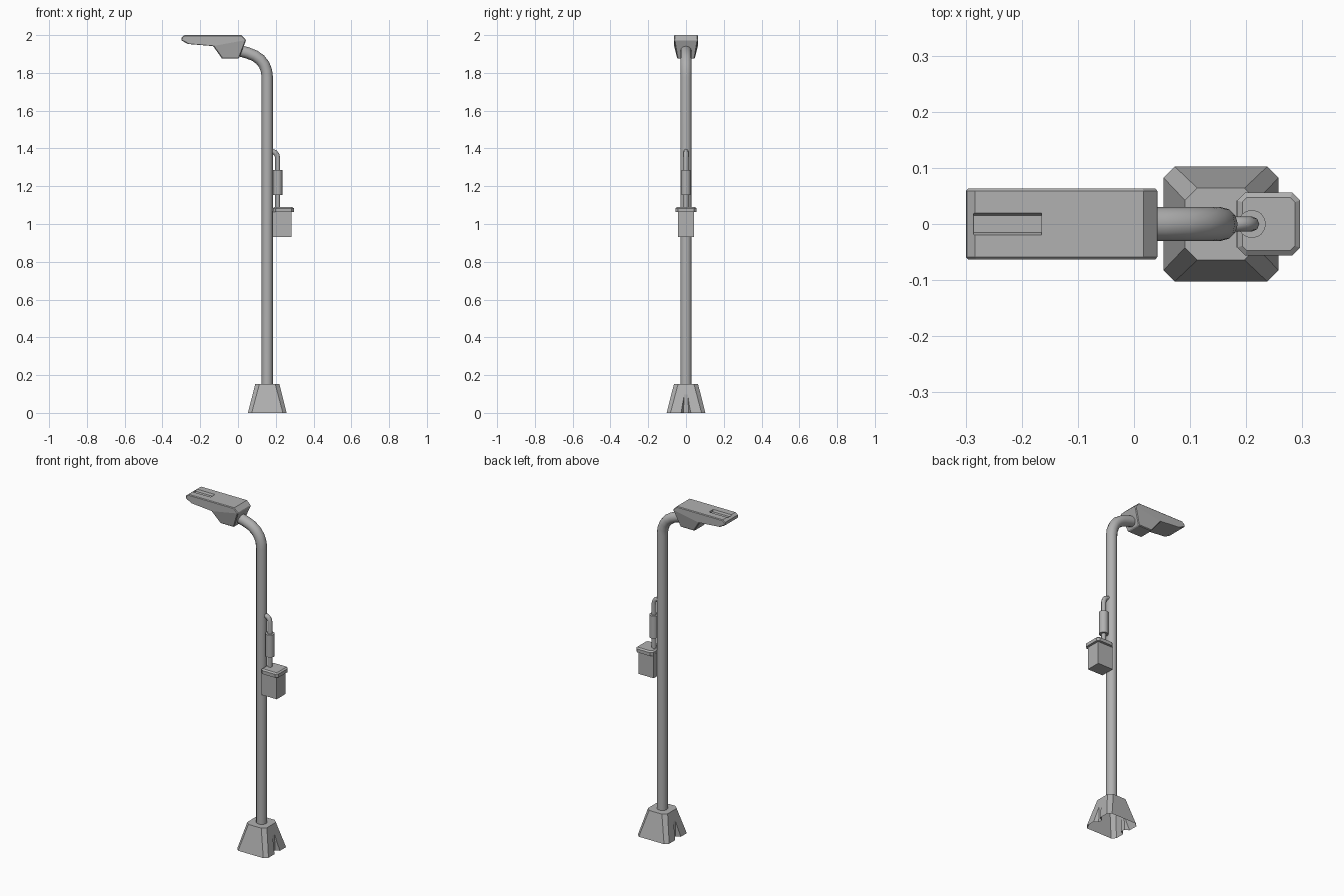
import bpy, bmesh, math

if "Cube" in bpy.data.objects:
    bpy.data.objects.remove(bpy.data.objects["Cube"])

POLE_X = 0.155
GREY = bpy.data.materials.new("dark_grey")
GREY.diffuse_color = (0.44, 0.44, 0.44, 1)
GREY.use_nodes = True
GREY.node_tree.nodes["Principled BSDF"].inputs["Base Color"].default_value = GREY.diffuse_color


def mesh_object(name, verts, faces):
    mesh = bpy.data.meshes.new(name)
    mesh.from_pydata(verts, [], faces)
    bm = bmesh.new()
    bm.from_mesh(mesh)
    bmesh.ops.recalc_face_normals(bm, faces=bm.faces)
    bm.to_mesh(mesh)
    bm.free()
    mesh.materials.append(GREY)
    ob = bpy.data.objects.new(name, mesh)
    bpy.context.collection.objects.link(ob)
    return ob


def activate(ob):
    bpy.ops.object.select_all(action='DESELECT')
    ob.select_set(True)
    bpy.context.view_layer.objects.active = ob


def loft(name, rings):
    """Stack of equal-length closed rings with capped ends."""
    n = len(rings[0])
    faces = [list(range(n)), list(range((len(rings) - 1) * n, len(rings) * n))]
    for r in range(len(rings) - 1):
        for i in range(n):
            j = (i + 1) % n
            faces.append([r * n + i, r * n + j, (r + 1) * n + j, (r + 1) * n + i])
    return mesh_object(name, [p for ring in rings for p in ring], faces)


def octagon(cx, hx, hy, c, z):
    """Rectangle with cut corners."""
    pts = [(hx, hy - c), (hx - c, hy), (c - hx, hy), (-hx, hy - c),
           (-hx, c - hy), (c - hx, -hy), (hx - c, -hy), (hx, c - hy)]
    return [(cx + x, y, z) for x, y in pts]


def box(name, x0, x1, hy, z0, z1, hy_top=None):
    t = hy if hy_top is None else hy_top
    rect = lambda h, z: [(x0, -h, z), (x1, -h, z), (x1, h, z), (x0, h, z)]
    return loft(name, [rect(hy, z0), rect(t, z1)])


def modify(ob, kind, **settings):
    mod = ob.modifiers.new(kind, kind)
    for key, value in settings.items():
        setattr(mod, key, value)
    activate(ob)
    bpy.ops.object.modifier_apply(modifier=mod.name)


def carve(ob, cutter):
    cutter.hide_render = True
    modify(ob, 'BOOLEAN', operation='DIFFERENCE', solver='EXACT', object=cutter)
    bpy.data.objects.remove(cutter)


def tube(name, path, radius, res=2):
    """Round pipe along points in the xz plane."""
    cu = bpy.data.curves.new(name, 'CURVE')
    cu.dimensions = '3D'
    cu.bevel_depth, cu.bevel_resolution, cu.use_fill_caps = radius, res, True
    cu.materials.append(GREY)
    sp = cu.splines.new('POLY')
    sp.points.add(len(path) - 1)
    for p, (x, z) in zip(sp.points, path):
        p.co = (x, 0, z, 1)
    ob = bpy.data.objects.new(name, cu)
    bpy.context.collection.objects.link(ob)
    activate(ob)
    bpy.ops.object.convert(target='MESH')
    bpy.ops.object.shade_smooth_by_angle(angle=math.radians(50))


# tapered base with a splayed groove on each x side, open underneath
base = loft("base", [octagon(POLE_X, 0.1025, 0.1025, 0.02, 0),
                     octagon(POLE_X, 0.064, 0.064, 0.022, 0.152)])
for s in (-1, 1):
    rings = []
    for d, hb, ht in ((0.078, 0.014, 0.009), (0.108, 0.029, 0.02)):
        x = POLE_X + s * d
        rings.append([(x, -hb, -0.004), (x, hb, -0.004), (x, ht, 0.105), (x, -ht, 0.105)])
    carve(base, loft("groove_cutter", rings))
bm = bmesh.new()
bm.from_mesh(base.data)
under = [f for f in bm.faces if all(abs(v.co.z) < 1e-4 for v in f.verts)]
bmesh.ops.delete(bm, geom=under, context='FACES_ONLY')
bm.to_mesh(base.data)
bm.free()

# pole bending over to the lamp
tube("pole", [(POLE_X, 0.14), (POLE_X, 1.775), (0.151, 1.811), (0.138, 1.844),
              (0.117, 1.871), (0.088, 1.891), (0.05, 1.906), (0.0, 1.919)], 0.03, 4)

# lamp head: upper slab outline, then the deeper housing below it
upper = [(0.017, 2.0), (0.043, 1.974), (-0.132, 1.942), (-0.265, 1.953),
         (-0.3, 1.972), (-0.298, 1.988), (-0.283, 2.0)]
lower = [(0.005, 1.876), (-0.085, 1.876)]
verts, faces = [], []
for s in (-1, 1):
    verts += [(x, s * 0.063, z) for x, z in upper]
    verts += [(x, s * 0.046, z) for x, z in lower]
for o in (0, 9):
    faces += [[o + i for i in range(7)], [o + 1, o + 7, o + 8, o + 2]]
loop = [0, 1, 7, 8, 2, 3, 4, 5, 6]
for i, a in enumerate(loop):
    b = loop[(i + 1) % 9]
    faces.append([a, b, b + 9, a + 9])
head = mesh_object("lamp_head", verts, faces)
modify(head, 'BEVEL', width=0.004, segments=1, limit_method='ANGLE',
       angle_limit=math.radians(60))
carve(head, box("slot_cutter", -0.286, -0.165, 0.015, 1.988, 2.012, 0.025))

# control box and its lid
box("control_box", 0.183, 0.283, 0.042, 0.93, 1.07)
loft("control_box_lid", [octagon(0.24, 0.056, 0.056, 0.014, 1.063),
                         octagon(0.24, 0.056, 0.056, 0.014, 1.083),
                         octagon(0.24, 0.047, 0.047, 0.008, 1.09)])

# cable conduit with its sleeve
tube("conduit", [(0.21, 1.08), (0.21, 1.35), (0.206, 1.366),
                 (0.197, 1.378), (0.185, 1.383), (0.165, 1.384)], 0.0135)
rings = [[(0.21 + 0.025 * math.cos(a * math.pi / 8),
           0.025 * math.sin(a * math.pi / 8), z) for a in range(16)]
         for z in (1.153, 1.286)]
activate(loft("conduit_sleeve", rings))
bpy.ops.object.shade_smooth_by_angle(angle=math.radians(30))
